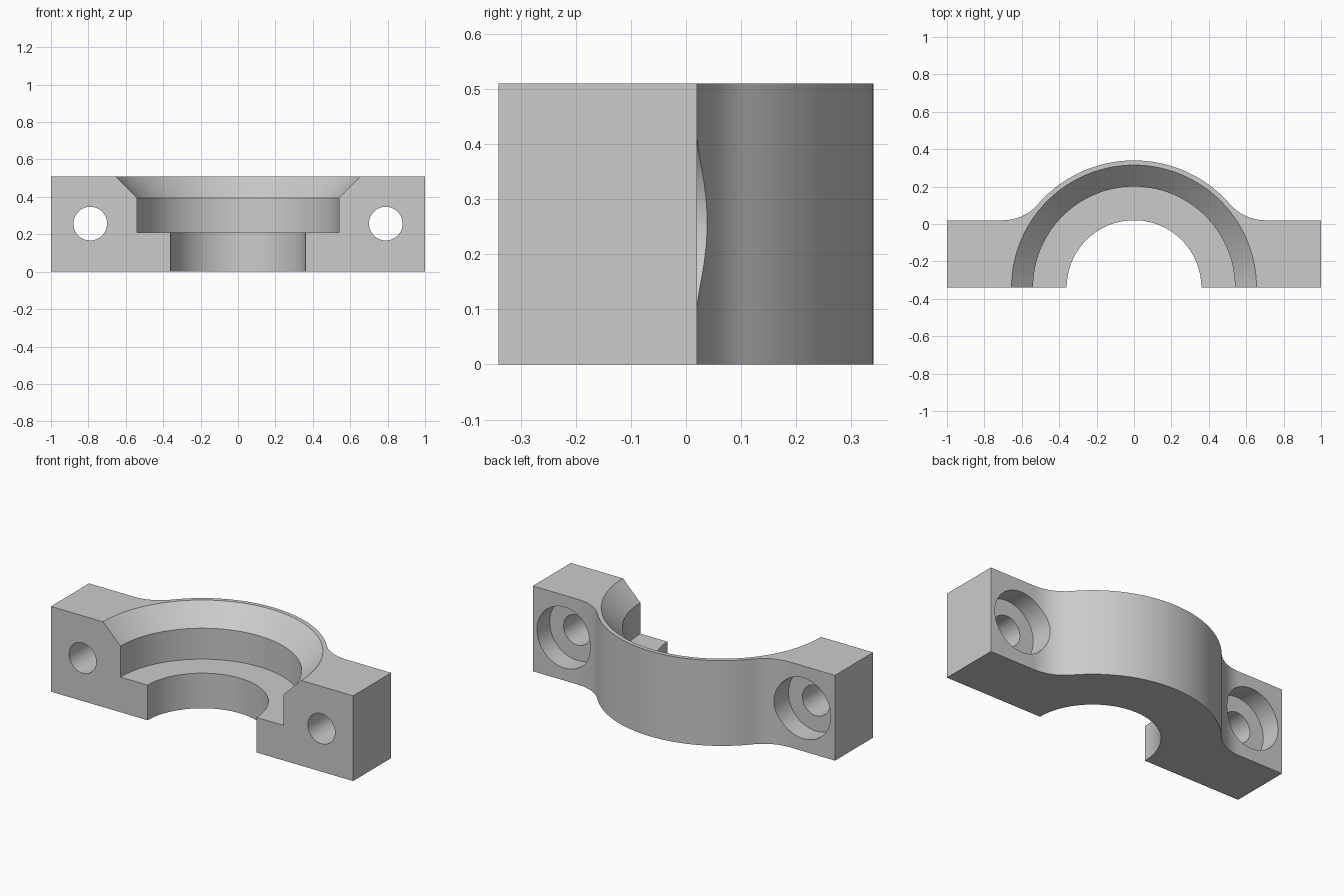
import bpy, bmesh, math
from mathutils import Matrix, Vector

if "Cube" in bpy.data.objects:
    bpy.data.objects.remove(bpy.data.objects["Cube"], do_unlink=True)

HEIGHT = 0.51
FRONT, FLANGE_BACK = -0.34, 0.02
ARCH_R, FILLET_R = 0.68, 0.25
BOLT_X, BOLT_Z = 0.79, 0.257

metal = bpy.data.materials.new("grey metal")
metal.use_nodes = True
GREY = (0.6, 0.6, 0.6, 1)
metal.diffuse_color = GREY
metal.node_tree.nodes["Principled BSDF"].inputs["Base Color"].default_value = GREY


def make_object(name, bm):
    bmesh.ops.recalc_face_normals(bm, faces=bm.faces)
    mesh = bpy.data.meshes.new(name)
    bm.to_mesh(mesh)
    bm.free()
    mesh.materials.append(metal)
    obj = bpy.data.objects.new(name, mesh)
    bpy.context.collection.objects.link(obj)
    return obj


def arc(cx, cy, r, start, end, steps):
    angles = [start + (end - start) * i / steps for i in range(steps + 1)]
    return [(cx + r * math.cos(a), cy + r * math.sin(a)) for a in angles]


def lathe(name, profile, matrix, steps):
    """Revolve a radius/height profile into a closed solid."""
    bm = bmesh.new()
    verts = [bm.verts.new((r, 0, z)) for r, z in profile]
    edges = [bm.edges.new(pair) for pair in zip(verts, verts[1:])]
    bmesh.ops.spin(bm, geom=verts + edges, cent=(0, 0, 0), axis=(0, 0, 1),
                   angle=math.tau, steps=steps, use_duplicate=False)
    bmesh.ops.remove_doubles(bm, verts=bm.verts, dist=1e-5)
    bm.transform(matrix)
    return make_object(name, bm)


# Clamp body: arch blended into two flanges by tangent fillets
rise = FLANGE_BACK + FILLET_R - FRONT
fillet_x = math.sqrt((ARCH_R + FILLET_R) ** 2 - rise ** 2)
tangent = math.atan2(rise, fillet_x)
right_half = [(1, FRONT), (1, FLANGE_BACK)]
right_half += arc(fillet_x, FLANGE_BACK + FILLET_R, FILLET_R,
                  -math.pi / 2, tangent - math.pi, 20)
right_half += arc(0, FRONT, ARCH_R, tangent, math.pi / 2, 28)[1:]
outline = right_half + [(-x, y) for x, y in reversed(right_half[:-1])]

bm = bmesh.new()
base = bm.faces.new([bm.verts.new((x, y, 0)) for x, y in outline])
top = bmesh.ops.extrude_face_region(bm, geom=[base])["geom"]
bmesh.ops.translate(bm, vec=Vector((0, 0, HEIGHT)),
                    verts=[v for v in top if isinstance(v, bmesh.types.BMVert)])
body = make_object("clamp_body", bm)

# Stepped bore with chamfered mouth
bore = [(0, -0.1), (0.36, -0.1), (0.36, 0.21), (0.54, 0.21),
        (0.54, 0.395), (0.705, 0.56), (0, 0.56)]
cutters = [lathe("bore_cutter", bore, Matrix.Translation((0, FRONT, 0)), 128)]

# Counterbored bolt holes, running from front to back
bolt = [(0, -0.5), (0.09, -0.5), (0.09, -0.10), (0.182, -0.10),
        (0.182, 0.3), (0, 0.3)]
turn = Matrix.Rotation(-math.pi / 2, 4, "X")
for side, name in ((-1, "right_bolt_cutter"), (1, "left_bolt_cutter")):
    place = Matrix.Translation((side * BOLT_X, 0, BOLT_Z)) @ turn
    cutters.append(lathe(name, bolt, place, 64))

# Cut the openings and remove the cutters
bpy.ops.object.select_all(action="DESELECT")
bpy.context.view_layer.objects.active = body
body.select_set(True)
for cutter in cutters:
    cutter.hide_render = True
    mod = body.modifiers.new(cutter.name, "BOOLEAN")
    mod.operation = "DIFFERENCE"
    mod.solver = "EXACT"
    mod.object = cutter
    bpy.ops.object.modifier_apply(modifier=mod.name)
    bpy.data.objects.remove(cutter, do_unlink=True)

bpy.ops.object.shade_smooth_by_angle(angle=math.radians(30))
